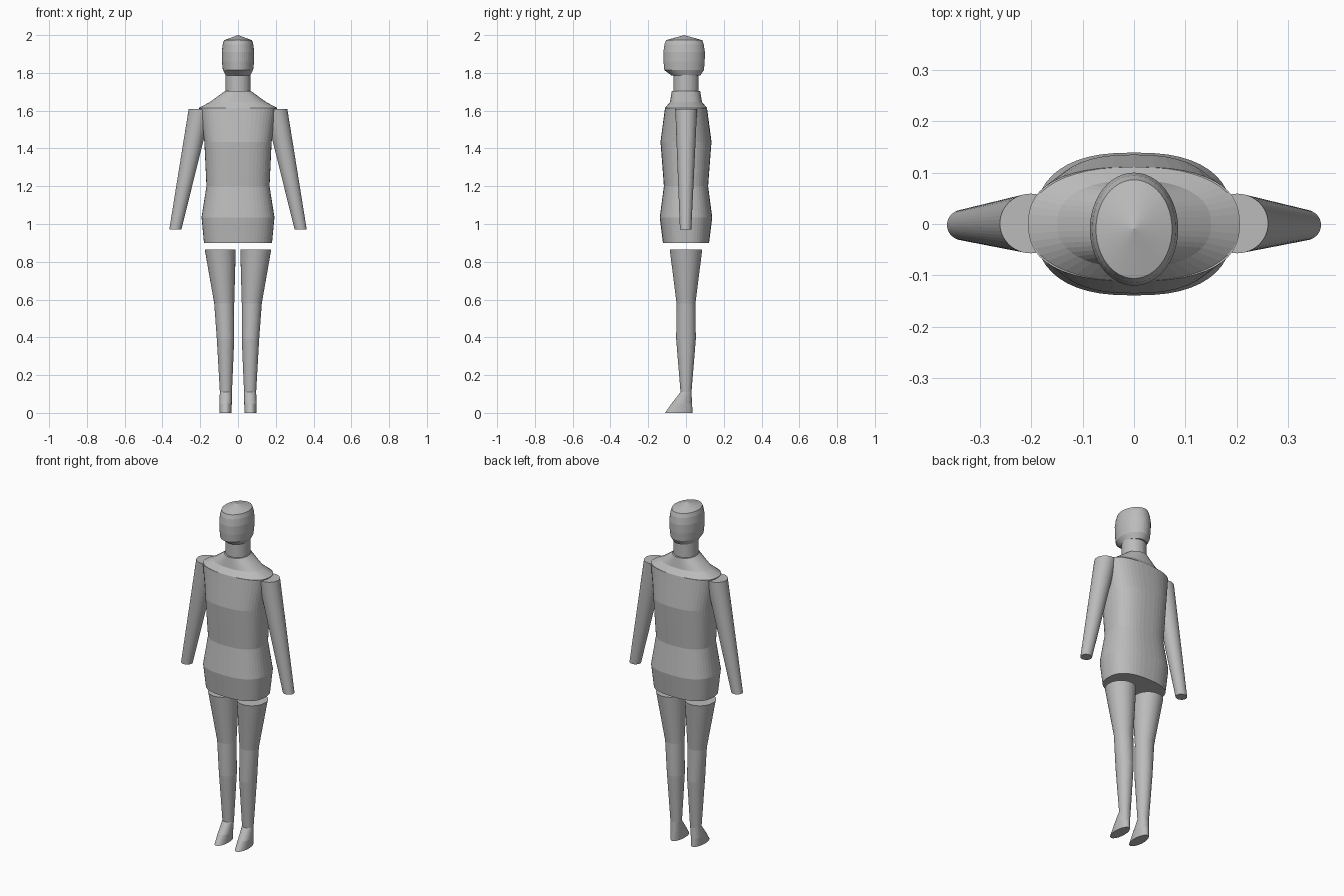
import bpy, bmesh, math

if "Cube" in bpy.data.objects:
    bpy.data.objects.remove(bpy.data.objects["Cube"])

grey = bpy.data.materials.new("mannequin grey")
grey.diffuse_color = (0.5, 0.5, 0.5, 1)
grey.use_nodes = True
grey.node_tree.nodes["Principled BSDF"].inputs["Base Color"].default_value = grey.diffuse_color


def loft(name, rings, sides=48, power=2.0, apex=None):
    """Skin stacked super-elliptic rings (cx, cy, z, rx, ry), lowest first."""
    bm = bmesh.new()
    loops = []
    for cx, cy, z, rx, ry in rings:
        loop = []
        for i in range(sides):
            a = 2 * math.pi * i / sides
            c, s = math.cos(a), math.sin(a)
            x = math.copysign(abs(c) ** (2 / power), c) * rx
            y = math.copysign(abs(s) ** (2 / power), s) * ry
            loop.append(bm.verts.new((cx + x, cy + y, z)))
        loops.append(loop)
    for lo, hi in zip(loops, loops[1:]):
        for i in range(sides):
            j = (i + 1) % sides
            bm.faces.new((lo[i], lo[j], hi[j], hi[i]))
    bm.faces.new(loops[0][::-1])
    if apex:
        tip = bm.verts.new(apex)
        for i in range(sides):
            bm.faces.new((loops[-1][i], loops[-1][(i + 1) % sides], tip))
    else:
        bm.faces.new(loops[-1])
    bmesh.ops.recalc_face_normals(bm, faces=bm.faces)
    mesh = bpy.data.meshes.new(name)
    bm.to_mesh(mesh)
    bm.free()
    mesh.materials.append(grey)
    obj = bpy.data.objects.new(name, mesh)
    bpy.context.collection.objects.link(obj)
    return obj


# Torso with hips, waist, chest and sloping shoulders
loft("torso", [
    (0, 0, 0.90, 0.18, 0.122),
    (0, 0, 1.035, 0.193, 0.139),
    (0, 0, 1.20, 0.167, 0.117),
    (0, 0, 1.435, 0.178, 0.135),
    (0, 0, 1.615, 0.206, 0.111),
], power=2.5)
loft("shoulders", [
    (0, 0, 1.615, 0.206, 0.111),
    (0, 0, 1.645, 0.15, 0.085),
    (0, 0, 1.705, 0.067, 0.075),
], power=2.3)

# Neck and head
loft("neck", [(0, 0, 1.69, 0.066, 0.066), (0, 0, 1.80, 0.066, 0.066)])
loft("head", [
    (0, 0.0, 1.785, 0.064, 0.075),
    (0, -0.01, 1.815, 0.08, 0.105),
    (0, -0.01, 1.86, 0.085, 0.109),
    (0, -0.01, 1.91, 0.086, 0.11),
    (0, -0.01, 1.95, 0.081, 0.104),
    (0, -0.01, 1.973, 0.074, 0.096),
], apex=(0, -0.01, 2.0))

# Arms, legs and feet on both sides
for side, s in (("left", 1), ("right", -1)):
    loft(side + "_arm", [
        (s * 0.332, -0.002, 0.97, 0.032, 0.03),
        (s * 0.201, 0.001, 1.61, 0.06, 0.058),
    ])
    loft(side + "_leg", [
        (s * 0.064, 0, 0.11, 0.032, 0.029),
        (s * 0.066, 0, 0.39, 0.046, 0.052),
        (s * 0.073, 0, 0.58, 0.053, 0.05),
        (s * 0.094, 0, 0.865, 0.082, 0.086),
    ])
    loft(side + "_foot", [
        (s * 0.066, -0.038, 0, 0.032, 0.073),
        (s * 0.066, -0.022, 0.05, 0.033, 0.054),
        (s * 0.064, 0, 0.11, 0.032, 0.029),
    ])
